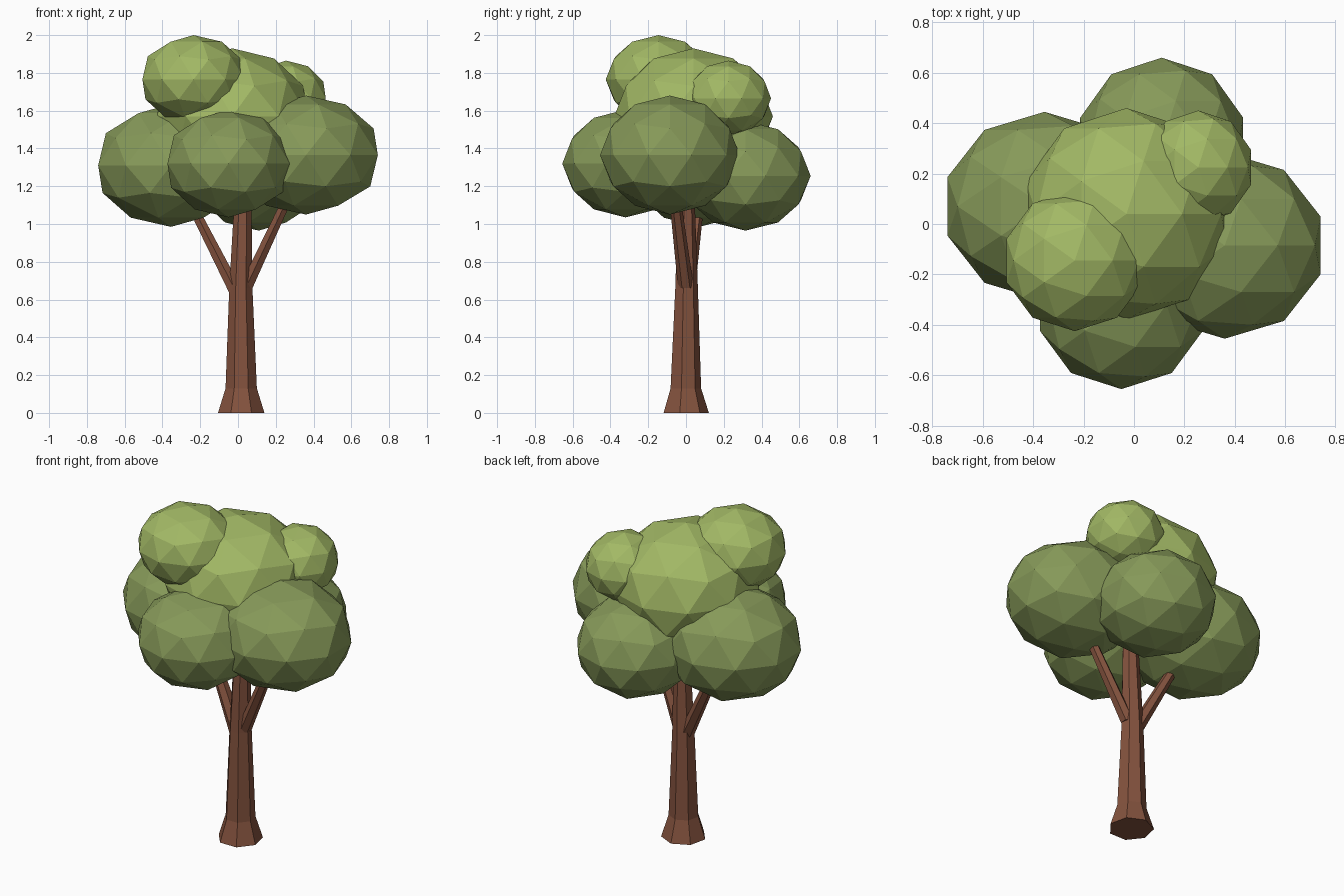
import bpy, bmesh
from mathutils import Vector

cube = bpy.data.objects.get("Cube")
if cube:
    bpy.data.objects.remove(cube, do_unlink=True)


def material(name, rgb):
    mat = bpy.data.materials.new(name)
    mat.use_nodes = True
    mat.diffuse_color = (*rgb, 1)
    mat.node_tree.nodes["Principled BSDF"].inputs["Base Color"].default_value = (*rgb, 1)
    return mat


bark = material("bark brown", (0.23, 0.085, 0.048))
leaf_low = material("shaded leaf green", (0.24, 0.32, 0.10))
leaf_top = material("bright leaf green", (0.36, 0.48, 0.13))


def add_object(name, bm, mat):
    bmesh.ops.recalc_face_normals(bm, faces=bm.faces)
    mesh = bpy.data.meshes.new(name)
    bm.to_mesh(mesh)
    bm.free()
    mesh.materials.append(mat)
    obj = bpy.data.objects.new(name, mesh)
    bpy.context.collection.objects.link(obj)
    return obj


def limb(name, stations, sides):
    """Tapered tube through (x, y, z, radius) stations, with horizontal rings."""
    bm = bmesh.new()
    rings = []
    for x, y, z, radius in stations:
        made = bmesh.ops.create_circle(bm, segments=sides, radius=radius)
        bmesh.ops.translate(bm, verts=made["verts"], vec=Vector((x, y, z)))
        rings.append(made["verts"])
    for low, high in zip(rings, rings[1:]):
        for i in range(sides):
            j = (i + 1) % sides
            bm.faces.new((low[i], low[j], high[j], high[i]))
    bm.faces.new(rings[0])
    bm.faces.new(rings[-1])
    add_object(name, bm, bark)


def leaf_clump(name, centre, size, mat):
    """Faceted, slightly flattened ball of leaves."""
    bm = bmesh.new()
    bmesh.ops.create_icosphere(bm, subdivisions=2, radius=1)
    bmesh.ops.scale(bm, verts=bm.verts, vec=Vector(size))
    bmesh.ops.translate(bm, verts=bm.verts, vec=Vector(centre))
    add_object(name, bm, mat)


# Trunk with flared foot, running up into the crown
limb("trunk", [(0.017, -0.005, 0, 0.126), (0.017, -0.005, 0.13, 0.085),
               (0.015, 0, 0.66, 0.063), (0.03, 0, 1.3, 0.04)], 7)

# Side branches
limb("right_branch", [(0.0, 0.0, 0.62, 0.045), (-0.27, 0.07, 1.15, 0.03)], 6)
limb("left_branch", [(0.04, 0.0, 0.66, 0.042), (0.27, -0.06, 1.15, 0.03)], 6)

# Lower ring of leaves
leaf_clump("right_leaves", (-0.355, 0.07, 1.31), (0.405, 0.375, 0.325), leaf_low)
leaf_clump("front_leaves", (-0.05, -0.32, 1.32), (0.34, 0.335, 0.285), leaf_low)
leaf_clump("left_leaves", (0.36, -0.085, 1.365), (0.4, 0.37, 0.315), leaf_low)
leaf_clump("back_leaves", (0.11, 0.315, 1.255), (0.34, 0.345, 0.29), leaf_low)

# Upper leaves
leaf_clump("crown_leaves", (-0.03, 0.04, 1.57), (0.42, 0.42, 0.36), leaf_top)
leaf_clump("top_right_leaves", (-0.235, -0.145, 1.765), (0.285, 0.28, 0.235), leaf_top)
leaf_clump("top_left_leaves", (0.255, 0.225, 1.665), (0.22, 0.225, 0.2), leaf_top)
